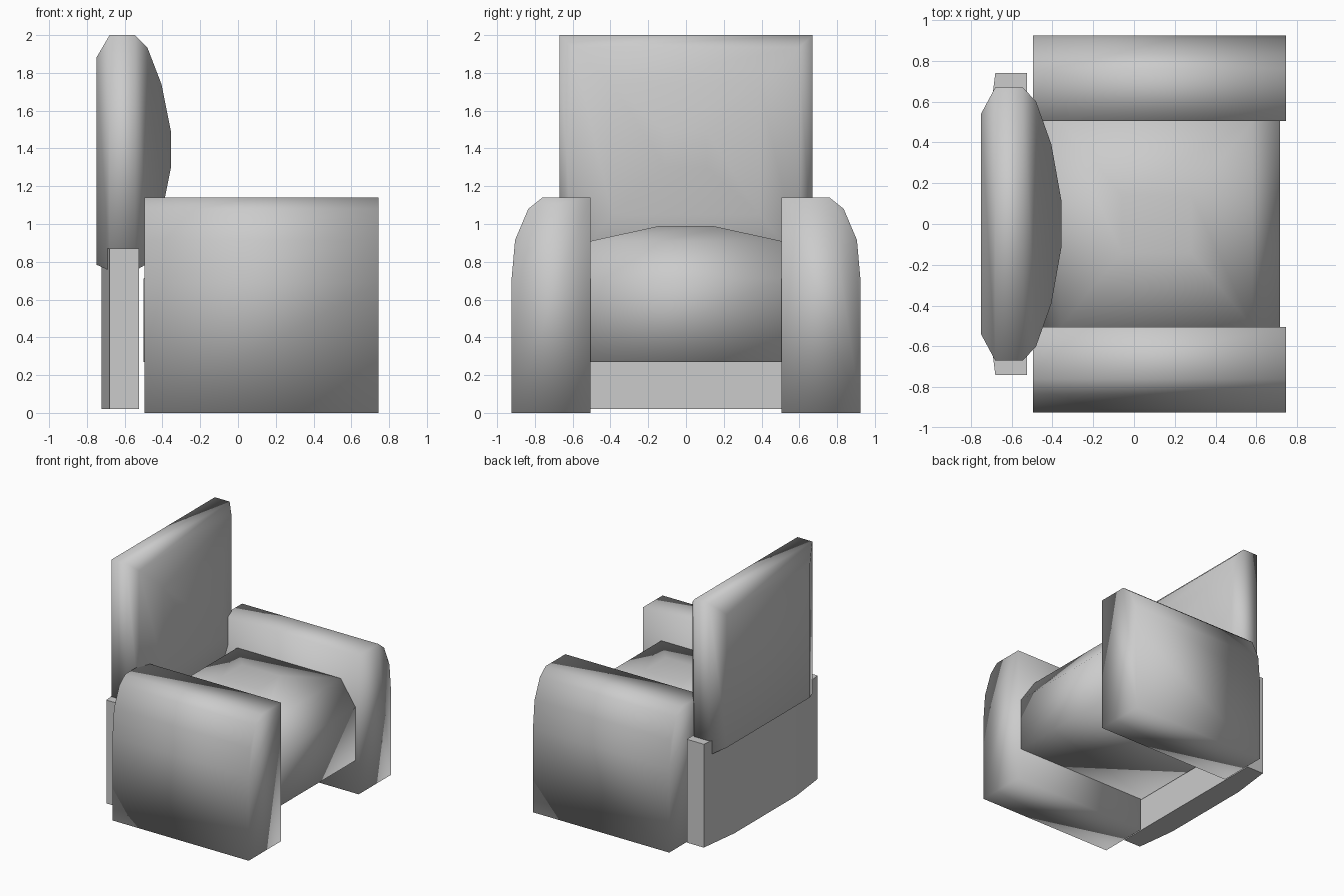
import bpy
import bmesh
from mathutils import Vector

if "Cube" in bpy.data.objects:
    bpy.data.objects.remove(bpy.data.objects["Cube"], do_unlink=True)

# One plain grey for the whole chair
grey = bpy.data.materials.new("plain_grey")
grey.use_nodes = True
colour = (0.6, 0.6, 0.6, 1)
grey.diffuse_color = colour
grey.node_tree.nodes["Principled BSDF"].inputs["Base Color"].default_value = colour


def loft(name, rings, smooth=True):
    """Join matching rings of points with sides and close both ends."""
    bm = bmesh.new()
    loops = [[bm.verts.new(Vector(p)) for p in ring] for ring in rings]
    for a, b in zip(loops, loops[1:]):
        for i in range(len(a)):
            j = (i + 1) % len(a)
            bm.faces.new((a[i], a[j], b[j], b[i]))
    bm.faces.new(loops[0])
    bm.faces.new(loops[-1])
    bmesh.ops.recalc_face_normals(bm, faces=bm.faces)
    for face in bm.faces:
        face.smooth = smooth
    mesh = bpy.data.meshes.new(name)
    bm.to_mesh(mesh)
    bm.free()
    mesh.materials.append(grey)
    obj = bpy.data.objects.new(name, mesh)
    bpy.context.collection.objects.link(obj)
    return obj


def rectangle(u0, u1, v0, v1):
    return [(u0, v0), (u1, v0), (u1, v1), (u0, v1)]


# Armrests: rounded outer shoulder, extruded from back to front
arm_profile = [(0.505, 0), (0.925, 0), (0.925, 0.69), (0.905, 0.915),
               (0.835, 1.08), (0.76, 1.14), (0.505, 1.14)]
for name, side in (("left_armrest", 1), ("right_armrest", -1)):
    loft(name, [[(x, side * y, z) for y, z in arm_profile] for x in (-0.495, 0.745)])

# Backrest cushion: (x, half width, bottom, top) slices from back to front
back_slices = [(-0.75, 0.54, 0.785, 1.88), (-0.68, 0.67, 0.753, 2.0),
               (-0.545, 0.67, 0.753, 2.0), (-0.48, 0.6, 0.79, 1.935),
               (-0.405, 0.39, 1.05, 1.74), (-0.355, 0.11, 1.3, 1.49)]
loft("backrest", [[(x, y, z) for y, z in rectangle(-w, w, low, high)]
                  for x, w, low, high in back_slices])

# Seat cushion: (z, rear, front, half width) slices from bottom to crown
seat_slices = [(0.27, -0.5, 0.715, 0.505), (0.71, -0.5, 0.715, 0.505),
               (0.91, -0.36, 0.58, 0.505), (0.99, -0.06, 0.28, 0.14)]
loft("seat_cushion", [[(x, y, z) for x, y in rectangle(rear, front, -w, w)]
                      for z, rear, front, w in seat_slices])

# Rear panel: flat board with a slightly bowed back
panel_outline = [(-0.525, -0.74), (-0.525, 0.74), (-0.68, 0.74),
                 (-0.722, 0.4), (-0.722, -0.4), (-0.68, -0.74)]
loft("rear_panel", [[(x, y, z) for x, y in panel_outline] for z in (0.02, 0.87)],
     smooth=False)
